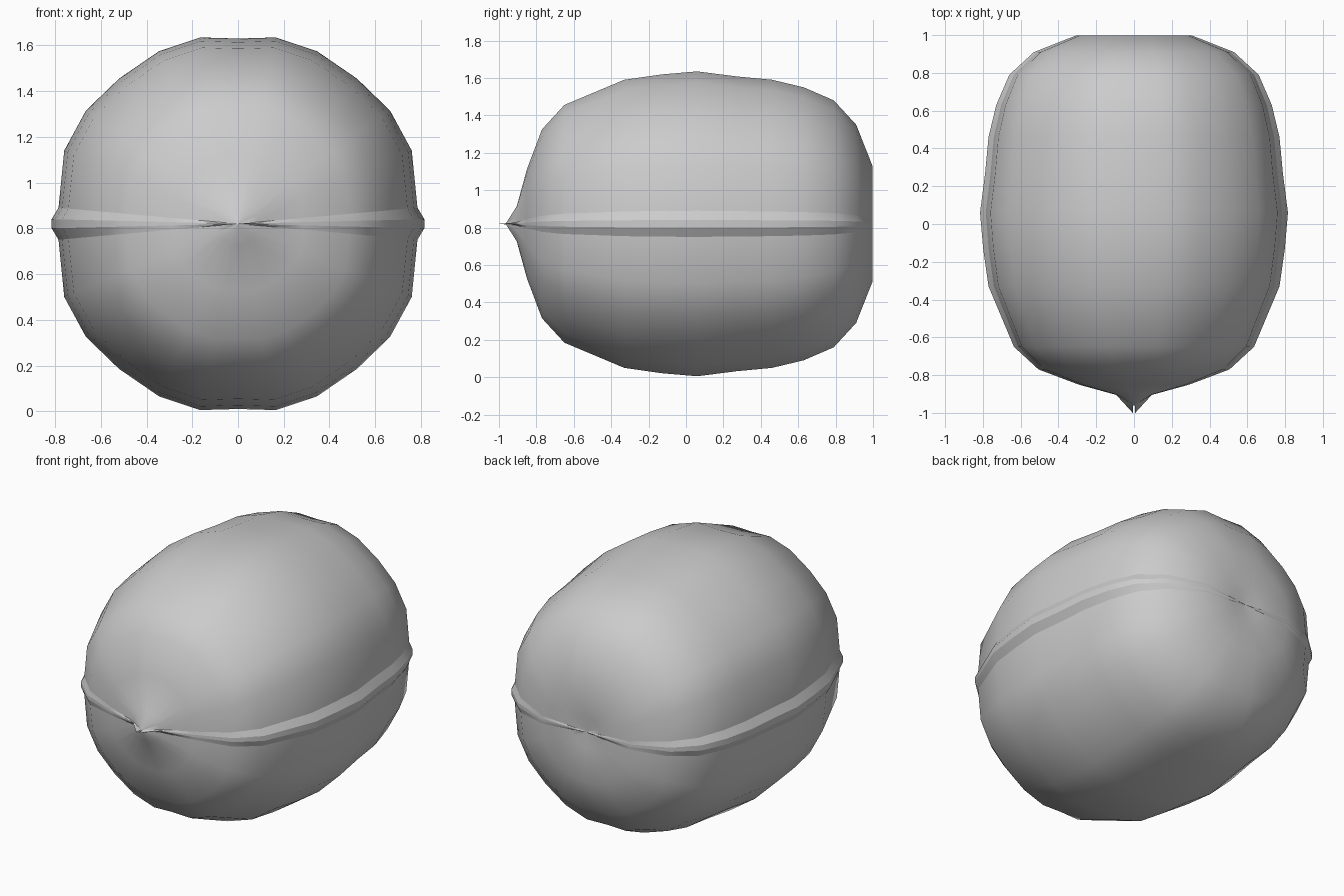
import bpy, bmesh, math

if "Cube" in bpy.data.objects:
    bpy.data.objects.remove(bpy.data.objects["Cube"])

CZ = 0.82   # height of the seam plane

# Quarter cross-section (x, z from seam): seam rim, ridge base, then round shell
quarter = [(0.815, 0.02), (0.785, 0.07), (0.76, 0.32), (0.665, 0.495),
           (0.52, 0.635), (0.345, 0.755), (0.165, 0.815), (0.0, 0.81)]
upper = quarter + [(-x, z) for x, z in reversed(quarter[:-1])]
section = upper + [(x, -z) for x, z in reversed(upper)]
n = len(section)
is_rim = [abs(z) < 0.03 for x, z in section]

# Length profile (y, scale), pointed front to dimpled back
rings = [(-0.905, 0.115), (-0.85, 0.36), (-0.77, 0.62), (-0.65, 0.78),
         (-0.33, 0.945), (-0.13, 0.98), (0.06, 1.0), (0.27, 0.967),
         (0.46, 0.945), (0.63, 0.895), (0.79, 0.81), (0.91, 0.65),
         (0.997, 0.38), (0.992, 0.12)]

bm = bmesh.new()


def add_ring(y, s, rim_y=None):
    return [bm.verts.new((x * s, rim_y if rim and rim_y is not None else y, CZ + z * s))
            for (x, z), rim in zip(section, is_rim)]


# Tiny end rings let the seam rim reach past the shell tips
loops = [add_ring(-0.96, 0.008, -1.0)]
loops += [add_ring(y, s) for y, s in rings]
loops.append(add_ring(0.982, 0.008, 0.995))

for a, b in zip(loops, loops[1:]):
    for i in range(n):
        j = (i + 1) % n
        bm.faces.new((a[i], a[j], b[j], b[i]))
bm.faces.new(loops[0])
bm.faces.new(loops[-1])
bmesh.ops.recalc_face_normals(bm, faces=bm.faces)

# Crisp creases along the seam ridge
seam = {v for l in loops for v, (x, z) in zip(l, section) if abs(z) < 0.1}
ring_of = {v: k for k, l in enumerate(loops) for v in l}
for e in bm.edges:
    a, b = e.verts
    if a in seam and b in seam and ring_of[a] != ring_of[b]:
        e.smooth = False
for f in bm.faces:
    f.smooth = True

mesh = bpy.data.meshes.new("nut_shell")
bm.to_mesh(mesh)
bm.free()
shell = bpy.data.objects.new("nut_shell", mesh)
bpy.context.collection.objects.link(shell)
